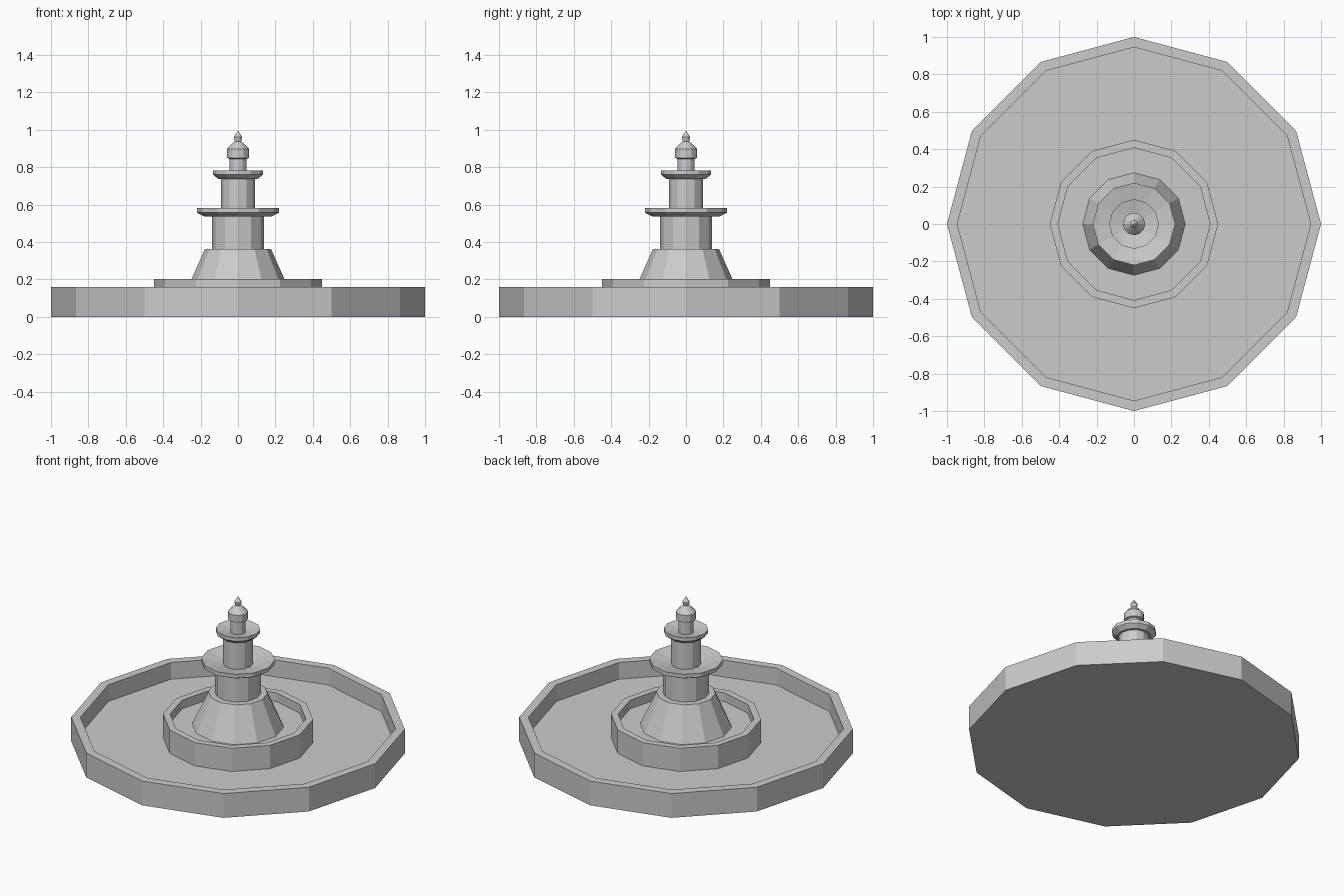
import bpy, bmesh
from math import cos, sin, tau

if "Cube" in bpy.data.objects:
    bpy.data.objects.remove(bpy.data.objects["Cube"])

SIDES = 12


def lathe(name, profile):
    """Turn an (r, z) profile around z into flat-faced geometry; r = 0 gives a pole."""
    bm = bmesh.new()
    rings = []
    for r, z in profile:
        n = SIDES if r > 0 else 1
        rings.append([bm.verts.new((r * cos(tau * i / SIDES), r * sin(tau * i / SIDES), z))
                      for i in range(n)])
    for a, b in zip(rings, rings[1:]):
        for i in range(SIDES):
            j = (i + 1) % SIDES
            if len(a) == 1:
                bm.faces.new((a[0], b[j], b[i]))
            elif len(b) == 1:
                bm.faces.new((a[i], a[j], b[0]))
            else:
                bm.faces.new((a[i], a[j], b[j], b[i]))
    bmesh.ops.recalc_face_normals(bm, faces=bm.faces)
    # merge coplanar fans into single polygons
    bmesh.ops.dissolve_limit(bm, angle_limit=0.01, verts=bm.verts, edges=bm.edges)
    mesh = bpy.data.meshes.new(name)
    bm.to_mesh(mesh)
    bm.free()
    obj = bpy.data.objects.new(name, mesh)
    bpy.context.collection.objects.link(obj)
    return obj


# One continuous outline, split at the tiers so the parts meet without hidden caps
parts = {
    # wide pool with a raised rim
    "outer_basin": [(0, 0), (1, 0), (1, .16), (.945, .16), (.945, .05), (.45, .05)],
    # smaller pool round the pedestal
    "inner_basin": [(.45, .05), (.45, .203), (.407, .203), (.407, .145), (.274, .145)],
    # tapered foot
    "pedestal": [(.274, .145), (.177, .362), (.138, .362)],
    # column with wide dish
    "lower_tier": [(.138, .362), (.138, .537), (.18, .537), (.22, .557),
                   (.22, .582), (.09, .555)],
    # column with small dish
    "upper_tier": [(.09, .555), (.09, .737), (.105, .737), (.133, .76),
                   (.133, .783), (.046, .763)],
    # neck, knob and pointed tip
    "finial": [(.046, .763), (.046, .845), (.06, .85), (.06, .897), (.025, .933),
               (.017, .938), (.022, .962), (0, .995)],
}
for part, outline in parts.items():
    lathe(part, outline)
